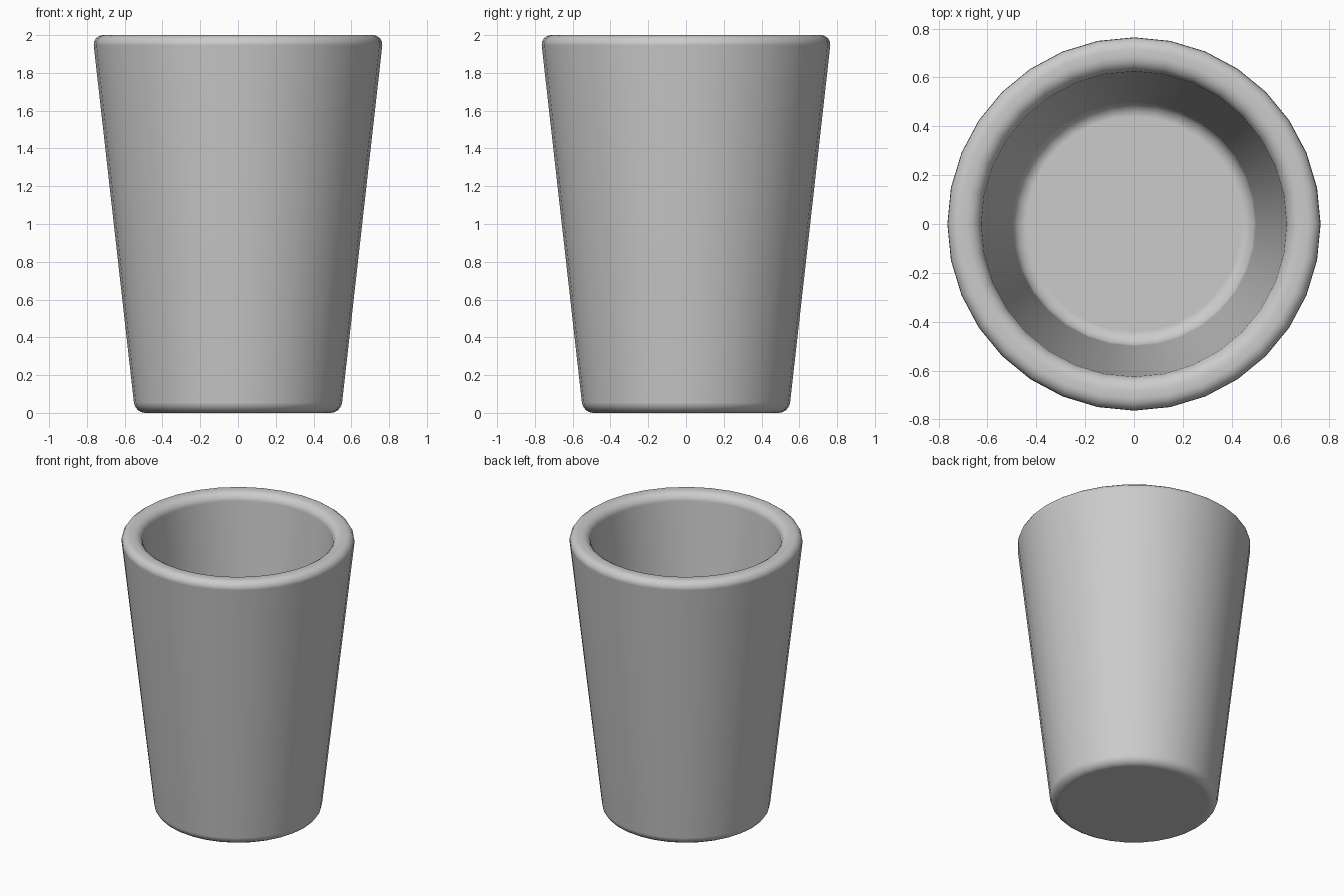
import bpy
import bmesh
from math import cos, sin, tau
from mathutils import Vector

if "Cube" in bpy.data.objects:
    bpy.data.objects.remove(bpy.data.objects["Cube"])

SIDES = 32
SEGMENTS = 4


def rounded(corners, size):
    """Round every inner corner of an open profile; the ends lie on the axis."""
    pts = [Vector(c) for c in corners]
    out = [pts[0]]
    for prev, cur, nxt in zip(pts, pts[1:], pts[2:]):
        a = cur + (prev - cur).normalized() * size
        b = cur + (nxt - cur).normalized() * size
        w = (Vector(((a + b) / 2 - cur))).length / size  # conic weight for an arc
        w = max(0.05, (1 - w * w) ** 0.5)
        for i in range(SEGMENTS + 1):
            t = i / SEGMENTS
            k0, k1, k2 = (1 - t) ** 2, 2 * w * t * (1 - t), t * t
            out.append((a * k0 + cur * k1 + b * k2) / (k0 + k1 + k2))
    return out + [pts[-1]]


def lathe(name, profile):
    bm = bmesh.new()
    rings = [[bm.verts.new((p.x * cos(tau * i / SIDES), p.x * sin(tau * i / SIDES), p.y))
              for i in range(SIDES)] for p in profile[1:-1]]
    for low, high in zip(rings, rings[1:]):
        for i in range(SIDES):
            j = (i + 1) % SIDES
            bm.faces.new((low[i], low[j], high[j], high[i]))
    # flat underside and inner floor
    bm.faces.new(rings[0][::-1])
    bm.faces.new(rings[-1])
    bmesh.ops.recalc_face_normals(bm, faces=bm.faces[:])
    for f in bm.faces:
        f.smooth = True
    mesh = bpy.data.meshes.new(name)
    bm.to_mesh(mesh)
    bm.free()
    obj = bpy.data.objects.new(name, mesh)
    bpy.context.collection.objects.link(obj)
    return obj


# tapered cup: underside, outer wall, rim, inner wall, inner floor
cup = lathe("cup", rounded([(0, 0), (0.545, 0), (0.77, 2), (0.63, 2),
                            (0.495, 0.48), (0, 0.48)], 0.055))

# keep the large flat faces shading flat
weighted = cup.modifiers.new("weighted_normals", 'WEIGHTED_NORMAL')
weighted.keep_sharp = True
